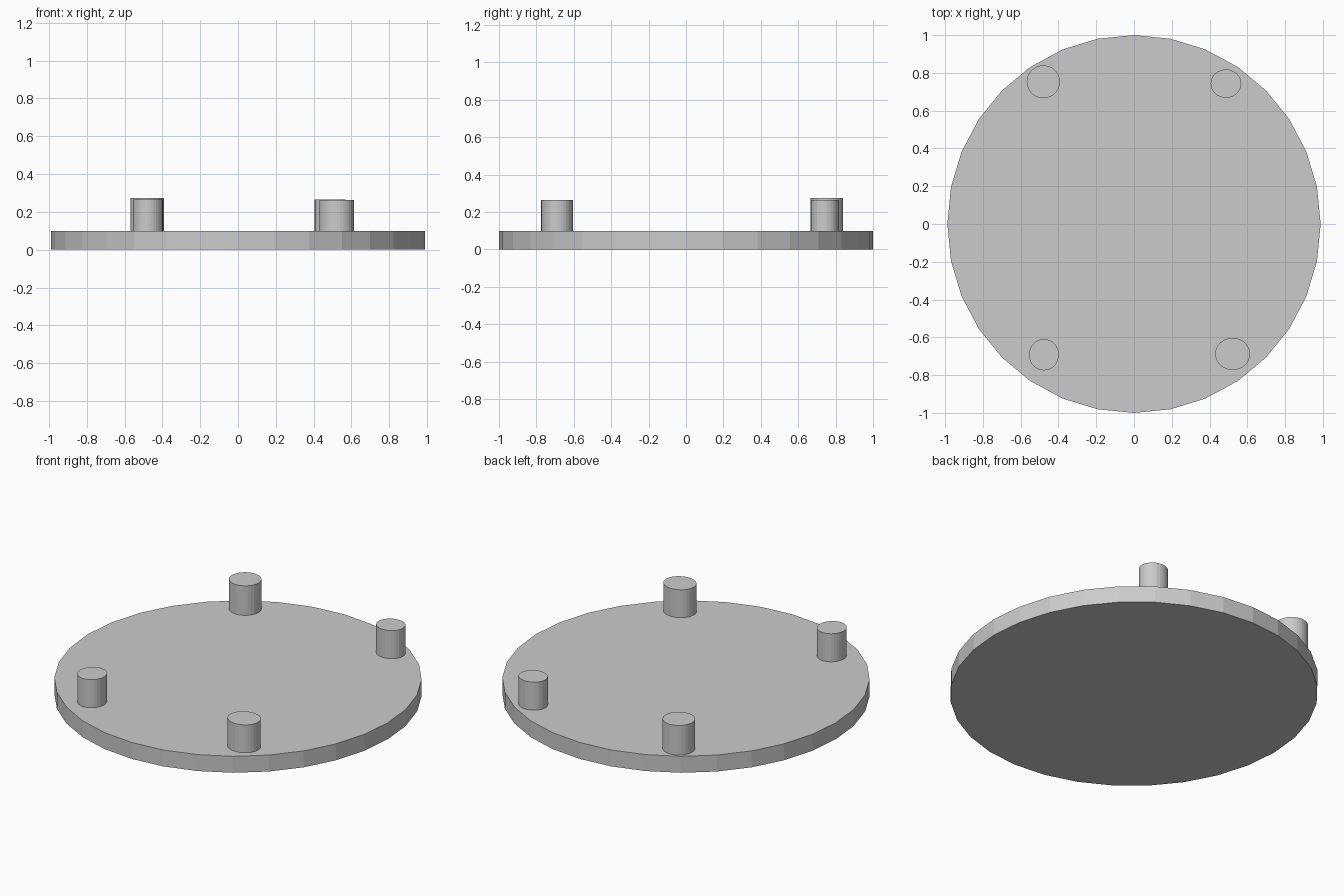
import bpy

if "Cube" in bpy.data.objects:
    bpy.data.objects.remove(bpy.data.objects["Cube"])


def cylinder(name, x, y, rx, ry, z0, z1):
    bpy.ops.mesh.primitive_cylinder_add(vertices=32, radius=1, depth=1,
                                        location=(x, y, (z0 + z1) / 2))
    ob = bpy.context.object
    ob.name = name
    ob.scale = (rx, ry, z1 - z0)
    bpy.ops.object.transform_apply(location=False, rotation=False, scale=True)
    return ob


# Flat round plate
cylinder("plate", 0, 0, 0.988, 1.0, 0, 0.098)

# Four slightly uneven pegs standing near the rim: x, y, rx, ry, top
pegs = {
    "peg_back_left": (-0.48, 0.753, 0.088, 0.087, 0.274),
    "peg_back_right": (0.487, 0.743, 0.081, 0.075, 0.265),
    "peg_front_left": (-0.477, -0.692, 0.079, 0.083, 0.265),
    "peg_front_right": (0.522, -0.688, 0.092, 0.085, 0.264),
}
for name, (x, y, rx, ry, top) in pegs.items():
    cylinder(name, x, y, rx, ry, 0.09, top)
